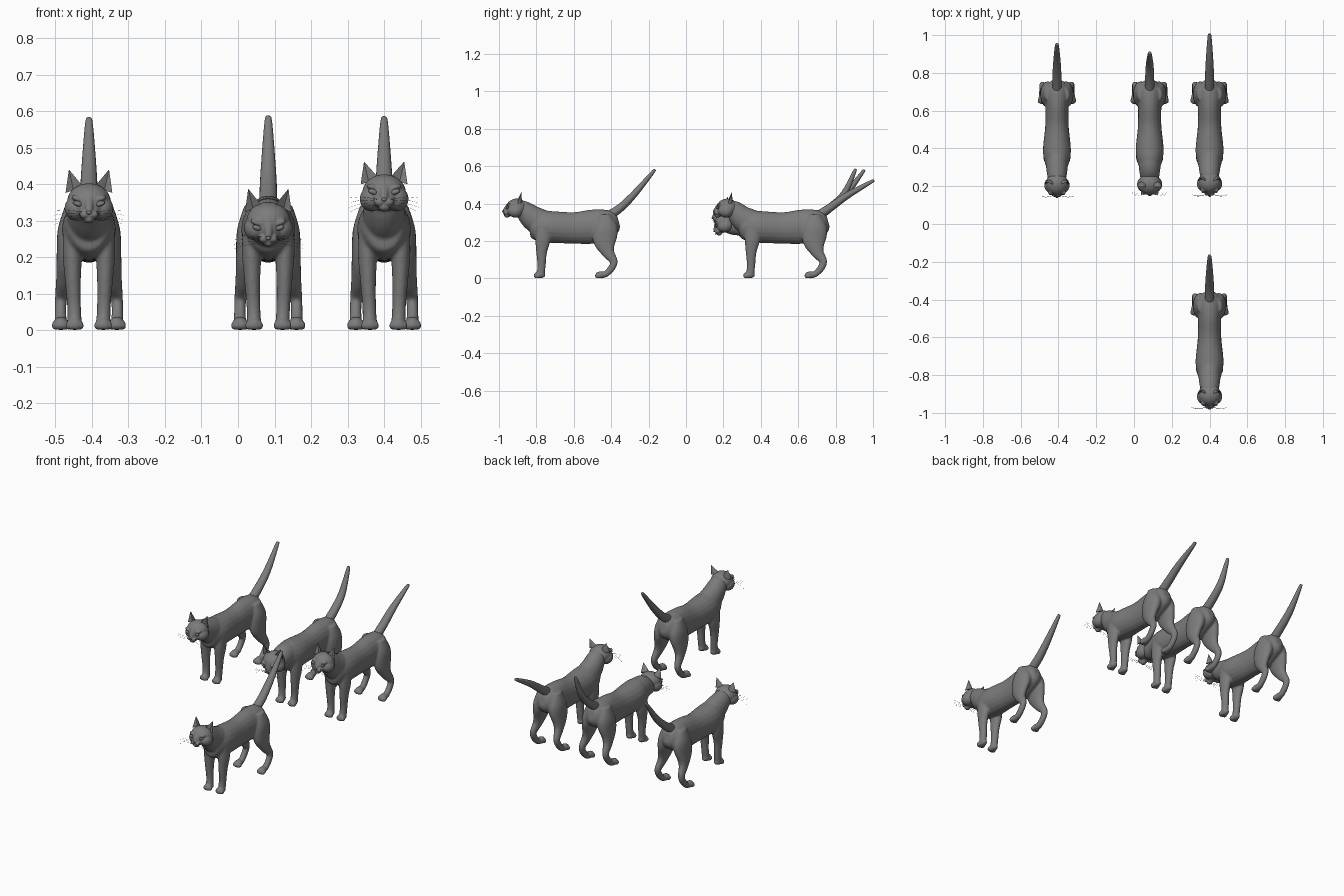
import bpy, bmesh, math
from mathutils import Vector, Matrix

cube = bpy.data.objects.get("Cube")
if cube:
    bpy.data.objects.remove(cube, do_unlink=True)

fur = bpy.data.materials.new("grey_fur")
fur.use_nodes = True
GREY = (0.2, 0.2, 0.2, 1)
fur.diffuse_color = GREY
fur.node_tree.nodes["Principled BSDF"].inputs["Base Color"].default_value = GREY


def finish(bm, name, origin, voxel=0, smooth=0):
    """Turn a bmesh into an object, optionally fusing overlapping parts."""
    bmesh.ops.recalc_face_normals(bm, faces=bm.faces)
    for f in bm.faces:
        f.smooth = True
    me = bpy.data.meshes.new(name)
    bm.to_mesh(me)
    bm.free()
    me.materials.append(fur)
    ob = bpy.data.objects.new(name, me)
    ob.location = origin
    bpy.context.collection.objects.link(ob)
    if voxel:
        r = ob.modifiers.new("fuse", 'REMESH')
        r.mode = 'VOXEL'
        r.voxel_size = voxel
        r.use_smooth_shade = True
        s = ob.modifiers.new("soften", 'SMOOTH')
        s.factor = 0.5
        s.iterations = smooth
    return ob


def catmull(a, b, c, d, t):
    return [0.5 * (2 * q + (r - p) * t + (2 * p - 5 * q + 4 * r - s) * t * t
                   + (3 * q - p - 3 * r + s) * t ** 3)
            for p, q, r, s in zip(a, b, c, d)]


def loft(bm, stations, mat=Matrix(), sides=20, steps=5):
    """Skin elliptical rings along a smooth path of (x, y, z, width, depth)."""
    n = len(stations)
    pts = []
    for i in range(n - 1):
        quad = [stations[min(max(k, 0), n - 1)] for k in (i - 1, i, i + 1, i + 2)]
        pts += [catmull(*quad, j / steps) for j in range(steps)]
    pts.append(stations[-1])
    rings = []
    for i, p in enumerate(pts):
        t = Vector(pts[min(i + 1, len(pts) - 1)][:3]) - Vector(pts[max(i - 1, 0)][:3])
        t.normalize()
        ref = Vector((1, 0, 0)) if abs(t.x) < 0.8 else Vector((0, 1, 0))
        u = (ref - t * ref.dot(t)).normalized()
        v = t.cross(u)
        c = Vector(p[:3])
        ring = []
        for k in range(sides):
            a = math.tau * k / sides
            ring.append(bm.verts.new(mat @ (c + u * p[3] * math.cos(a) + v * p[4] * math.sin(a))))
        rings.append(ring)
    for r, s in zip(rings, rings[1:]):
        for k in range(sides):
            bm.faces.new((r[k], r[k - 1], s[k - 1], s[k]))
    bm.faces.new(rings[0])
    bm.faces.new(rings[-1])


def ball(bm, centre, radii, mat=Matrix(), tilt=0):
    m = mat @ Matrix.Translation(centre) @ Matrix.Rotation(tilt, 4, 'Y') @ Matrix.Diagonal((*radii, 1))
    bmesh.ops.create_uvsphere(bm, u_segments=20, v_segments=14, radius=1, matrix=m)


def paw(bm, x, y):
    ball(bm, (x, y, 0.019), (0.021, 0.032, 0.019))
    for k in range(4):
        off = (k - 1.5) * 0.0115
        ball(bm, (x + off, y - 0.022 + abs(off) * 0.5, 0.013), (0.0075, 0.014, 0.013))


def ear(bm, s, mat):
    """Cupped triangular ear, open to the front."""
    tip = bm.verts.new(mat @ Vector((s * 0.055, 0.02, 0.089)))
    hollow = bm.verts.new(mat @ Vector((s * 0.042, 0.016, 0.032)))
    arc = []
    for k in range(9):
        a = math.pi * k / 8
        arc.append(bm.verts.new(mat @ Vector((s * (0.041 + 0.023 * math.cos(a)),
                                              0.004 + 0.024 * math.sin(a),
                                              0.036 - 0.010 * math.cos(a)))))
    for p, q in zip(arc, arc[1:]):
        bm.faces.new((p, q, tip))
        bm.faces.new((q, p, hollow))
    bm.faces.new((arc[0], tip, hollow))
    bm.faces.new((arc[-1], hollow, tip))


def cat(label, origin, head_y, head_z, pitch, tail_mid, tail_tip):
    hm = Matrix.Translation((0, head_y, head_z)) @ Matrix.Rotation(math.radians(pitch), 4, 'X')

    # torso, neck, legs and paws
    bm = bmesh.new()
    loft(bm, [(0, -0.24, 0.285, 0.025, 0.03), (0, -0.225, 0.285, 0.052, 0.065),
              (0, -0.18, 0.28, 0.068, 0.083), (0, -0.12, 0.275, 0.074, 0.085),
              (0, 0, 0.27, 0.062, 0.084), (0, 0.1, 0.277, 0.062, 0.091),
              (0, 0.17, 0.29, 0.064, 0.08), (0, 0.22, 0.30, 0.048, 0.06),
              (0, 0.24, 0.305, 0.02, 0.03)])
    mid_z = 0.29 * 0.65 + head_z * 0.35
    loft(bm, [(0, -0.15, 0.285, 0.062, 0.075), (0, -0.215, mid_z, 0.058, 0.068),
              (0, head_y + 0.04, head_z - 0.012, 0.05, 0.052), (0, head_y, head_z, 0.04, 0.04)])
    for s in (-1, 1):
        loft(bm, [(s * 0.04, -0.16, 0.29, 0.03, 0.045), (s * 0.045, -0.165, 0.21, 0.027, 0.042),
                  (s * 0.044, -0.172, 0.14, 0.022, 0.029), (s * 0.041, -0.172, 0.07, 0.019, 0.022),
                  (s * 0.039, -0.178, 0.015, 0.02, 0.022)])
        paw(bm, s * 0.039, -0.182)
        loft(bm, [(s * 0.035, 0.165, 0.34, 0.03, 0.035), (s * 0.046, 0.168, 0.27, 0.04, 0.066),
                  (s * 0.058, 0.166, 0.2, 0.031, 0.062), (s * 0.068, 0.183, 0.14, 0.022, 0.035),
                  (s * 0.076, 0.214, 0.09, 0.017, 0.021), (s * 0.078, 0.198, 0.05, 0.016, 0.019),
                  (s * 0.077, 0.165, 0.018, 0.018, 0.016)])
        paw(bm, s * 0.077, 0.146)
    finish(bm, label + "_body", origin, 0.005, 6)

    # tail
    bm = bmesh.new()
    tip = Vector((0, *tail_tip))
    back = (tip - Vector((0, *tail_mid))).normalized() * 0.006
    loft(bm, [(0, 0.17, 0.325, 0.024, 0.026), (0, 0.25, 0.378, 0.024, 0.022),
              (0, *tail_mid, 0.02, 0.018), (*(tip - back), 0.010, 0.009), (*tip, 0.003, 0.003)])
    finish(bm, label + "_tail", origin)

    # head: skull, cheeks, brow, muzzle, nose and chin
    bm = bmesh.new()
    ball(bm, (0, 0.004, 0.002), (0.06, 0.058, 0.05), hm)
    ball(bm, (0, -0.032, -0.012), (0.036, 0.026, 0.034), hm)
    loft(bm, [(0, -0.035, 0.03, 0.012, 0.008), (0, -0.052, 0.0, 0.012, 0.01),
              (0, -0.064, -0.022, 0.009, 0.008)], hm)
    ball(bm, (0, -0.046, -0.042), (0.016, 0.016, 0.012), hm)
    for s in (-1, 1):
        ball(bm, (s * 0.034, -0.004, -0.016), (0.033, 0.04, 0.034), hm)
        ball(bm, (s * 0.012, -0.053, -0.029), (0.015, 0.014, 0.012), hm)
        ball(bm, (s * 0.031, -0.039, 0.013), (0.018, 0.013, 0.008), hm, -s * 0.35)
    finish(bm, label + "_head", origin, 0.003, 4)

    # nose tip
    bm = bmesh.new()
    ball(bm, (0, -0.068, -0.023), (0.007, 0.005, 0.005), hm)
    finish(bm, label + "_nose", origin)

    # ears, eyes and whiskers, mirrored
    ears, eyes, whiskers = bmesh.new(), bmesh.new(), bmesh.new()
    for s in (-1, 1):
        ear(ears, s, hm)
        ball(eyes, (s * 0.031, -0.048, 0.0), (0.013, 0.007, 0.007), hm, -s * 0.35)
        for k in range(4):
            z = -0.022 - 0.005 * k
            loft(whiskers, [(s * 0.018, -0.06, z, 0.0005, 0.0005),
                            (s * 0.06, -0.068, z + 0.006 - 0.004 * k, 0.0004, 0.0004),
                            (s * 0.095, -0.06, z + 0.004 - 0.008 * k, 0.0002, 0.0002)],
                 hm, sides=3, steps=3)
    ob = finish(ears, label + "_ears", origin)
    ob.data.set_sharp_from_angle(angle=math.radians(40))
    finish(eyes, label + "_eyes", origin)
    finish(whiskers, label + "_whiskers", origin)


# the leading cat and the three behind it
cat("front_cat", (0.4, -0.6, 0), -0.308, 0.375, -5, (0.328, 0.456), (0.43, 0.577))
cat("back_left_cat", (0.4, 0.52, 0), -0.302, 0.375, -5, (0.345, 0.445), (0.48, 0.522))
cat("back_middle_cat", (0.083, 0.52, 0), -0.312, 0.297, 20, (0.325, 0.452), (0.385, 0.58))
cat("back_right_cat", (-0.408, 0.52, 0), -0.312, 0.35, 4, (0.335, 0.452), (0.43, 0.575))
